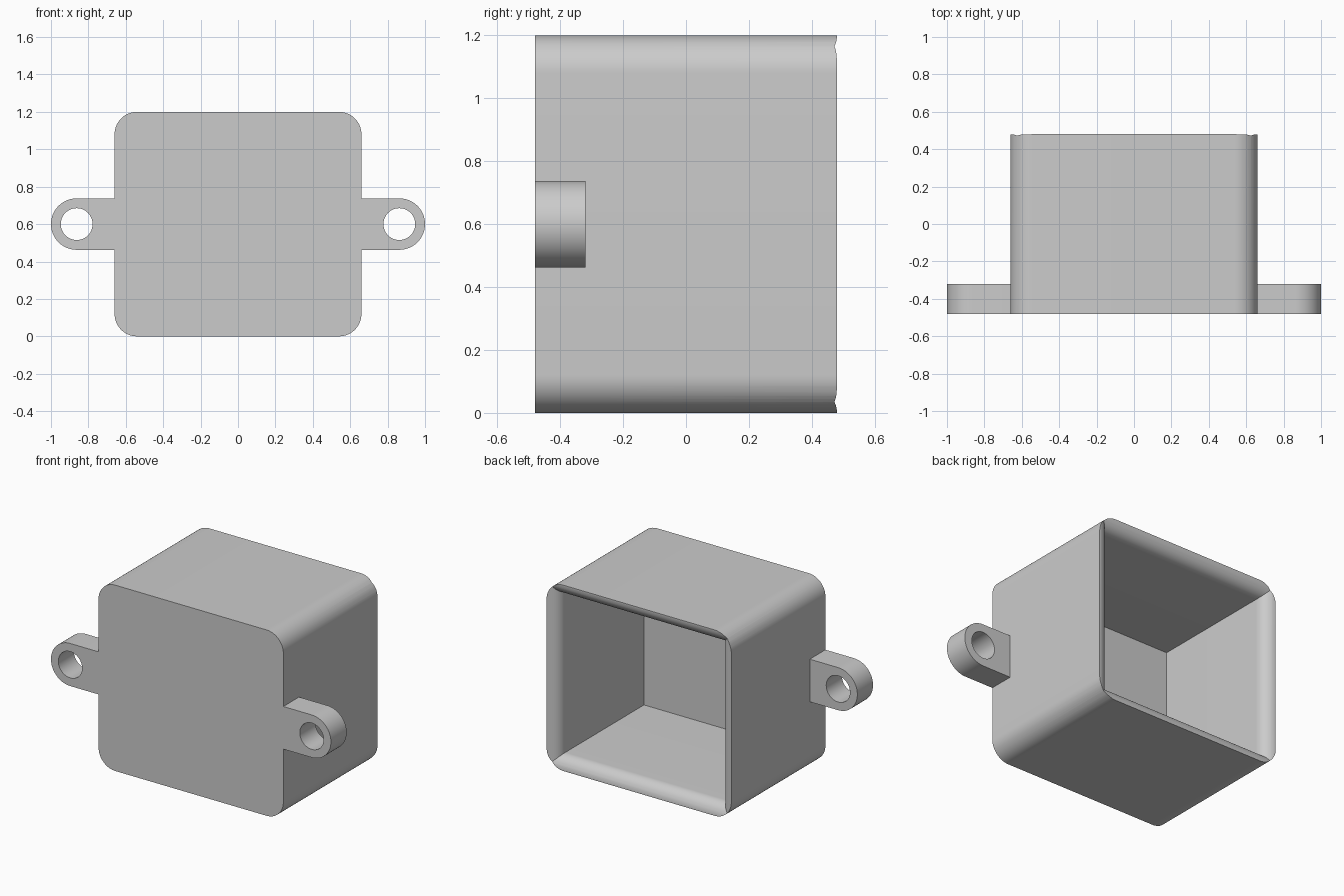
import bpy
import bmesh
from math import pi, cos, sin, radians

if "Cube" in bpy.data.objects:
    bpy.data.objects.remove(bpy.data.objects["Cube"], do_unlink=True)

HALF_W, HEIGHT, FRONT, BACK = 0.66, 1.2, -0.48, 0.48
WALL, CORNER = 0.08, 0.12
MID = HEIGHT / 2

grey = bpy.data.materials.new("light grey plastic")
grey.use_nodes = True
colour = (0.6, 0.6, 0.6, 1)
grey.diffuse_color = colour
grey.node_tree.nodes["Principled BSDF"].inputs["Base Color"].default_value = colour


def loft(name, rings):
    """Closed solid through rings of equal point count."""
    bm = bmesh.new()
    loops = [[bm.verts.new(p) for p in ring] for ring in rings]
    n = len(loops[0])
    for a, b in zip(loops, loops[1:]):
        for i in range(n):
            j = (i + 1) % n
            bm.faces.new((a[i], a[j], b[j], b[i]))
    bm.faces.new(loops[0])
    bm.faces.new(loops[-1])
    bmesh.ops.recalc_face_normals(bm, faces=bm.faces)
    mesh = bpy.data.meshes.new(name)
    bm.to_mesh(mesh)
    bm.free()
    mesh.materials.append(grey)
    obj = bpy.data.objects.new(name, mesh)
    bpy.context.collection.objects.link(obj)
    return obj


def prism(name, outline, y0, y1):
    return loft(name, [[(x, y, z) for x, z in outline] for y in (y0, y1)])


def arc(cx, cz, r, start, end, steps):
    angles = [radians(start + (end - start) * i / steps) for i in range(steps + 1)]
    return [(cx + r * cos(a), cz + r * sin(a)) for a in angles]


def cut(obj, cutter):
    """Subtract the cutter, bake the result and shade it."""
    mod = obj.modifiers.new("cut", "BOOLEAN")
    mod.operation = "DIFFERENCE"
    mod.solver = "EXACT"
    mod.object = cutter
    bpy.context.view_layer.update()
    graph = bpy.context.evaluated_depsgraph_get()
    mesh = bpy.data.meshes.new_from_object(obj.evaluated_get(graph))
    obj.modifiers.clear()
    obj.data = mesh
    bpy.data.objects.remove(cutter, do_unlink=True)
    bpy.ops.object.select_all(action="DESELECT")
    obj.select_set(True)
    bpy.context.view_layer.objects.active = obj
    bpy.ops.object.shade_smooth_by_angle(angle=radians(30))


# Housing: rounded block along y
cx, cz = HALF_W - CORNER, MID - CORNER
outline = []
for k, (sx, sz) in enumerate([(1, 1), (-1, 1), (-1, -1), (1, -1)]):
    outline += arc(sx * cx, MID + sz * cz, CORNER, 90 * k, 90 * k + 90, 16)
housing = prism("housing", outline, FRONT, BACK)

# Square cavity open at the back, its mouth flaring out over a rounded rim
profile = [(WALL, FRONT + WALL)]
for i in range(17):
    a = radians(86) * i / 16
    profile.append((WALL * cos(a), BACK - WALL + WALL * sin(a)))
profile += [(-0.05, BACK + 0.0003), (-0.05, BACK + 0.1)]
rings = []
for inset, y in profile:
    w, h = HALF_W - inset, MID - inset
    rings.append([(sx * w, y, MID + sz * h)
                  for sx, sz in [(1, 1), (-1, 1), (-1, -1), (1, -1)]])
cut(housing, loft("cavity_cutter", rings))

# Mounting ears with screw holes
EAR_X, EAR_R, HOLE_R, EAR_BACK = 0.8625, 0.1375, 0.085, -0.32
for side, s in (("left", 1), ("right", -1)):
    ear_outline = [(HALF_W, MID - EAR_R)] + arc(EAR_X, MID, EAR_R, -90, 90, 32)
    ear_outline.append((HALF_W, MID + EAR_R))
    ear = prism(side + "_mounting_ear", [(s * x, z) for x, z in ear_outline],
                FRONT, EAR_BACK)
    hole = arc(s * EAR_X, MID, HOLE_R, 0, 352.5, 47)
    cut(ear, prism("hole_cutter", hole, FRONT - 0.1, EAR_BACK + 0.1))
